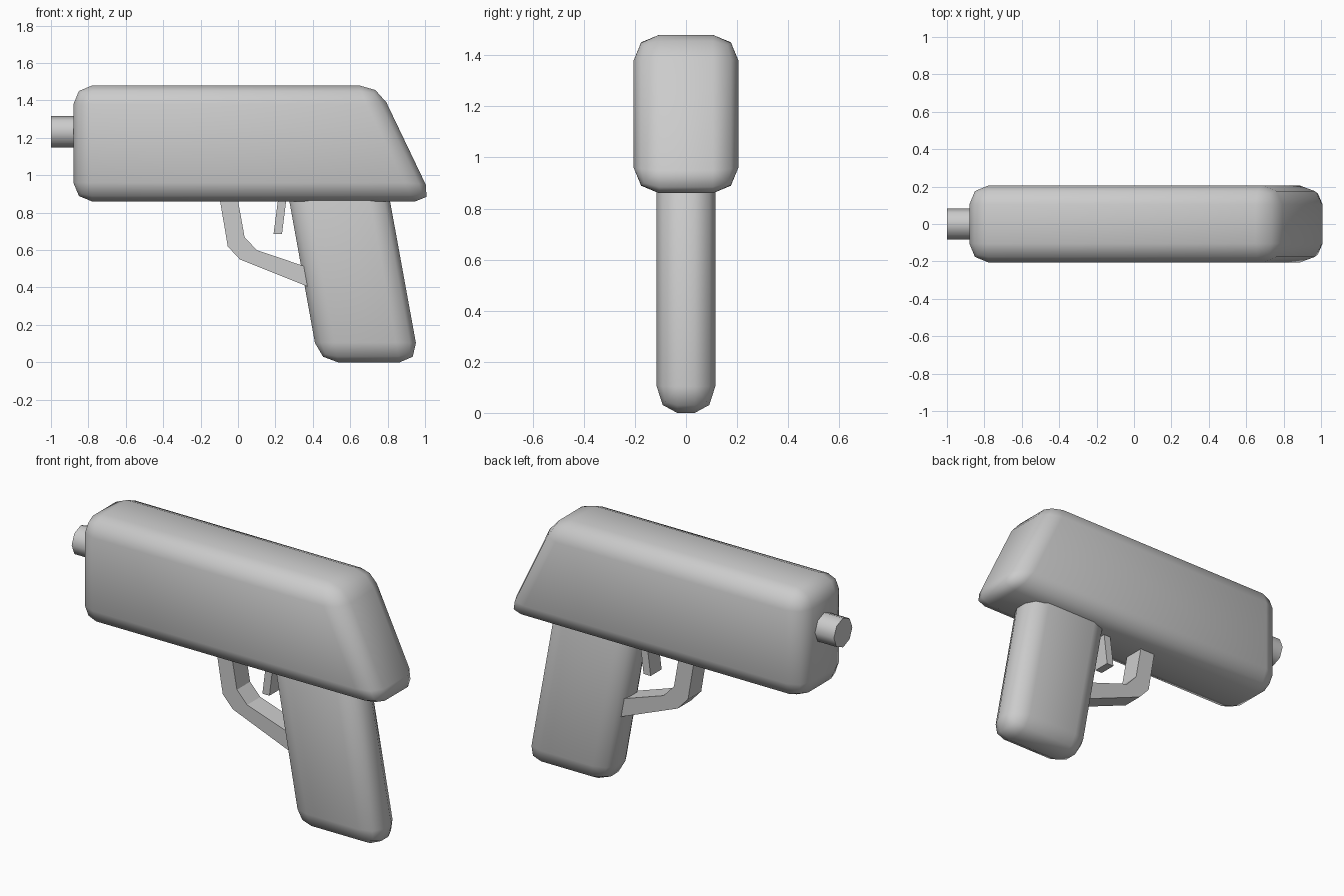
import bpy, bmesh, math

if "Cube" in bpy.data.objects:
    bpy.data.objects.remove(bpy.data.objects["Cube"])


def prism(name, profile, half_y, bevel=0.0, y_scale=1.0):
    """Extrude an x-z profile along y, optionally rounding every edge."""
    bm = bmesh.new()
    face = bm.faces.new([bm.verts.new((x, -half_y, z)) for x, z in profile])
    ext = bmesh.ops.extrude_face_region(bm, geom=[face])
    verts = [g for g in ext["geom"] if isinstance(g, bmesh.types.BMVert)]
    bmesh.ops.translate(bm, verts=verts, vec=(0, 2 * half_y, 0))
    if bevel:
        bmesh.ops.bevel(bm, geom=bm.edges[:], offset=bevel, offset_type='OFFSET',
                        segments=2, profile=0.5, affect='EDGES')
    bmesh.ops.scale(bm, verts=bm.verts[:], vec=(1, y_scale, 1))
    bmesh.ops.recalc_face_normals(bm, faces=bm.faces[:])
    for f in bm.faces:
        f.smooth = bevel > 0
    mesh = bpy.data.meshes.new(name)
    bm.to_mesh(mesh)
    bm.free()
    obj = bpy.data.objects.new(name, mesh)
    bpy.context.collection.objects.link(obj)
    return obj


# Rounded upper body with sloped rear
prism("body", [(-0.88, 0.86), (1.047, 0.86), (0.75, 1.48), (-0.88, 1.48)], 0.205, bevel=0.1)

# Raked grip, its top hidden inside the body
prism("grip", [(0.43, 0.0), (0.97, 0.0), (0.784, 1.02), (0.246, 1.02)], 0.15,
      bevel=0.105, y_scale=0.767)

# Trigger guard, running from the body into the grip
prism("trigger_guard", [(-0.102, 0.90), (-0.055, 0.62), (0.01, 0.55), (0.42, 0.386),
                        (0.42, 0.492), (0.10, 0.60), (0.035, 0.67), (-0.006, 0.90)], 0.06)

# Trigger
prism("trigger", [(0.19, 0.685), (0.235, 0.685), (0.262, 0.90), (0.218, 0.90)], 0.05)

# Eight-sided nozzle
bpy.ops.mesh.primitive_cylinder_add(vertices=8, radius=0.084, depth=0.2,
                                    location=(-0.9, 0, 1.233),
                                    rotation=(0, math.radians(90), 0))
nozzle = bpy.context.object
nozzle.name = "nozzle"
bpy.ops.object.shade_smooth_by_angle(angle=math.radians(60))
